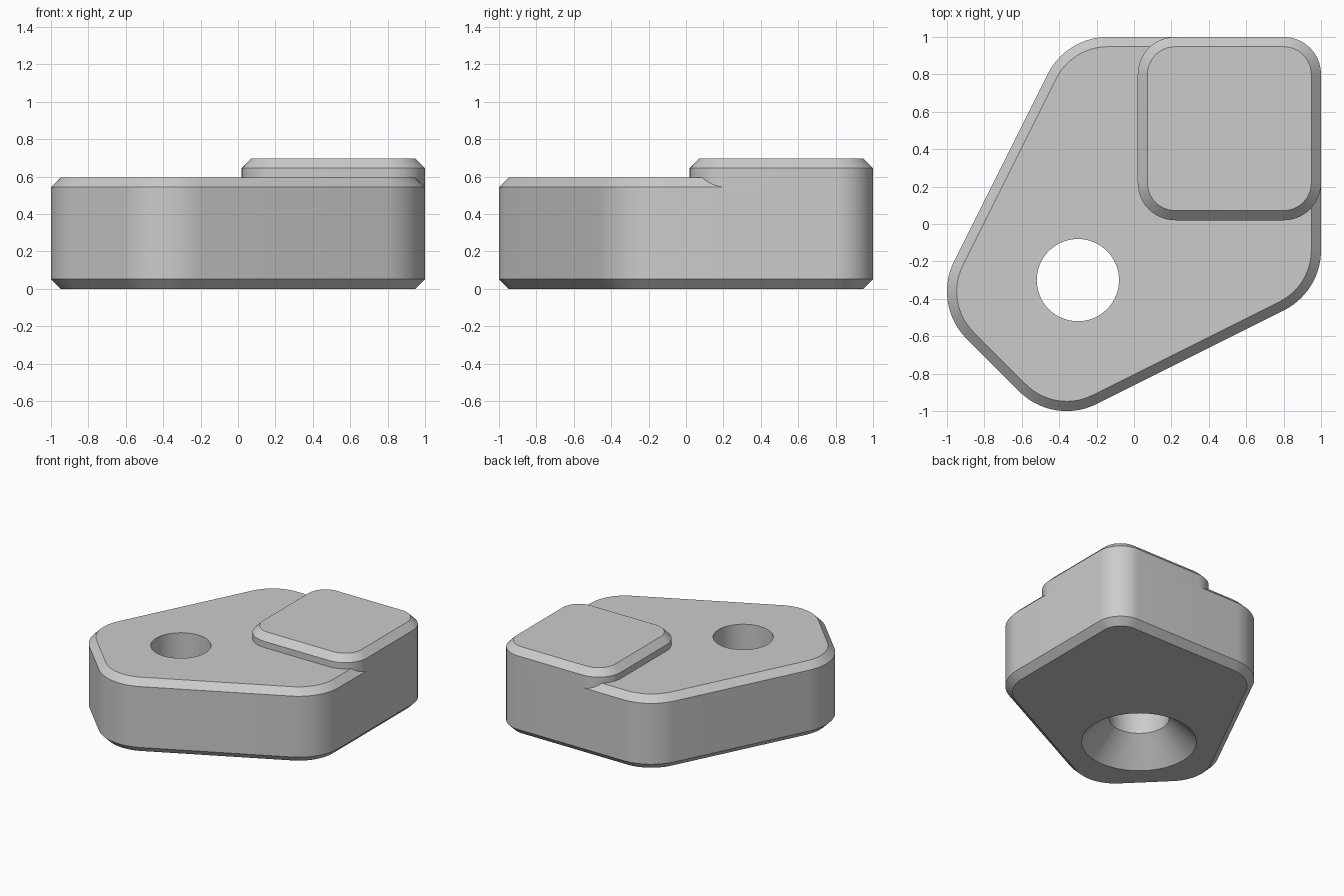
import bpy
import bmesh
from math import radians, sin, cos, atan, degrees, pi

cube = bpy.data.objects.get("Cube")
if cube:
    bpy.data.objects.remove(cube, do_unlink=True)

CHAMFER = 0.052
BASE_TOP = 0.595
PAD_TOP = 0.697
SLOPE = degrees(atan(2))

grey = bpy.data.materials.new("plain grey")
grey.use_nodes = True
grey.diffuse_color = (0.6, 0.6, 0.6, 1)
grey.node_tree.nodes["Principled BSDF"].inputs["Base Color"].default_value = (0.6, 0.6, 0.6, 1)


def outline(corners, inset, steps=14):
    """Rounded outline from corner arcs (x, y, radius, start, end), shrunk by inset."""
    points = []
    for x, y, r, start, end in corners:
        for i in range(steps + 1):
            a = radians(start + (end - start) * i / steps)
            points.append((x + (r - inset) * cos(a), y + (r - inset) * sin(a)))
    return points


def loft(name, layers):
    """Closed solid through a stack of (outline points, height) layers."""
    bm = bmesh.new()
    rings = [[bm.verts.new((x, y, z)) for x, y in pts] for pts, z in layers]
    n = len(rings[0])
    for low, high in zip(rings, rings[1:]):
        for i in range(n):
            j = (i + 1) % n
            bm.faces.new((low[i], low[j], high[j], high[i]))
    bm.faces.new(rings[0][::-1])
    bm.faces.new(rings[-1])
    mesh = bpy.data.meshes.new(name)
    bm.to_mesh(mesh)
    bm.free()
    mesh.materials.append(grey)
    obj = bpy.data.objects.new(name, mesh)
    bpy.context.collection.objects.link(obj)
    return obj


def activate(obj):
    bpy.ops.object.select_all(action='DESELECT')
    obj.select_set(True)
    bpy.context.view_layer.objects.active = obj


# Base plate: five-sided, rounded, chamfered top and bottom
R = 0.36
base_corners = [
    (0.64, -0.14, R, -SLOPE, 0),
    (0.8, 0.8, 0.2, 0, 90),
    (-0.14, 0.64, R, 90, 90 + SLOPE),
    (-0.64, -0.36, R, 90 + SLOPE, 225),
    (-0.36, -0.64, R, 225, 360 - SLOPE),
]
full, small = outline(base_corners, 0), outline(base_corners, CHAMFER)
base = loft("base_plate", [(small, 0), (full, CHAMFER),
                           (full, BASE_TOP - CHAMFER), (small, BASE_TOP)])

# Countersunk hole, wide end underneath
def circle(r):
    return outline([(-0.3, -0.3, r, 0, 360 * 63 / 64)], 0, 63)

cutter = loft("hole_cutter", [(circle(0.52), -0.1), (circle(0.22), 0.2), (circle(0.22), 0.8)])
cutter.hide_render = True
cut = base.modifiers.new("hole", 'BOOLEAN')
cut.operation = 'DIFFERENCE'
cut.solver = 'EXACT'
cut.object = cutter
activate(base)
bpy.ops.object.modifier_apply(modifier=cut.name)
bpy.data.objects.remove(cutter, do_unlink=True)

# Raised square pad, flush with the back left corner of the base
near, far = 0.22, 0.8
pad_corners = [(far, near, 0.2, -90, 0), (far, far, 0.2, 0, 90),
               (near, far, 0.2, 90, 180), (near, near, 0.2, 180, 270)]
full, small = outline(pad_corners, 0), outline(pad_corners, CHAMFER)
pad = loft("raised_pad", [(full, BASE_TOP - CHAMFER), (full, PAD_TOP - CHAMFER), (small, PAD_TOP)])

# Smooth rounded walls, sharp chamfer edges
for part in (base, pad):
    activate(part)
    bpy.ops.object.shade_smooth_by_angle(angle=radians(30))
